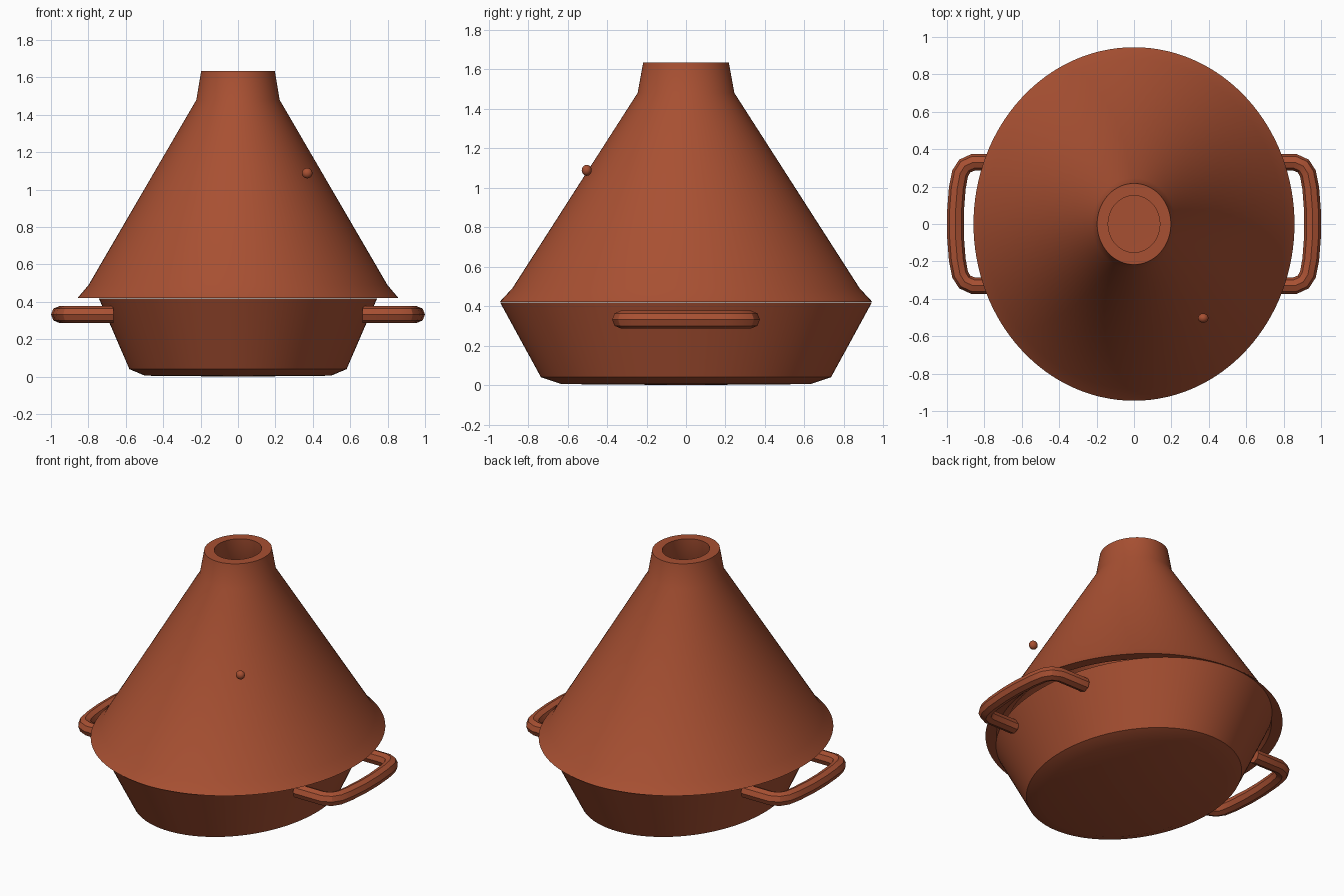
import bpy, bmesh
from math import pi, radians
from mathutils import Vector

cube = bpy.data.objects.get("Cube")
if cube:
    bpy.data.objects.remove(cube, do_unlink=True)

terracotta = bpy.data.materials.new("terracotta")
terracotta.use_nodes = True
colour = (0.39, 0.08, 0.032, 1)
terracotta.diffuse_color = colour
terracotta.node_tree.nodes["Principled BSDF"].inputs["Base Color"].default_value = colour


def finish(obj, angle=30):
    """Give the part its clay colour and smooth shading."""
    obj.data.materials.clear()
    obj.data.materials.append(terracotta)
    bpy.ops.object.select_all(action="DESELECT")
    obj.select_set(True)
    bpy.context.view_layer.objects.active = obj
    bpy.ops.object.shade_smooth_by_angle(angle=radians(angle))


def lathe(name, profile, x_scale, closed=False):
    """Spin a (radius, z) profile around z into an oval solid."""
    bm = bmesh.new()
    verts = [bm.verts.new((0, r, z)) for r, z in profile]
    edges = [bm.edges.new(pair) for pair in zip(verts, verts[1:])]
    if closed:
        edges.append(bm.edges.new((verts[-1], verts[0])))
    bmesh.ops.spin(bm, geom=verts + edges, cent=(0, 0, 0), axis=(0, 0, 1),
                   angle=2 * pi, steps=128, use_merge=True)
    bmesh.ops.remove_doubles(bm, verts=bm.verts, dist=0.0001)
    bmesh.ops.scale(bm, vec=(x_scale, 1, 1), verts=bm.verts)
    bmesh.ops.recalc_face_normals(bm, faces=bm.faces)
    mesh = bpy.data.meshes.new(name)
    bm.to_mesh(mesh)
    bm.free()
    obj = bpy.data.objects.new(name, mesh)
    bpy.context.collection.objects.link(obj)
    finish(obj)


def handle(name, side):
    """Sweep an eight-sided tube along a rounded U."""
    half = [(0.665, 0.33), (0.86, 0.33), (0.905, 0.31), (0.93, 0.27), (0.945, 0.19)]
    path = half + [(0.955, 0.06)]
    path += [(x, -y) for x, y in reversed(path)]
    curve = bpy.data.curves.new(name, "CURVE")
    curve.dimensions = "3D"
    curve.bevel_depth = 0.045
    curve.bevel_resolution = 2
    curve.use_fill_caps = True
    spline = curve.splines.new("POLY")
    spline.points.add(len(path) - 1)
    for point, (x, y) in zip(spline.points, path):
        point.co = (side * x, side * y, 0.332, 1)
    obj = bpy.data.objects.new(name, curve)
    bpy.context.collection.objects.link(obj)
    bpy.ops.object.select_all(action="DESELECT")
    obj.select_set(True)
    bpy.context.view_layer.objects.active = obj
    bpy.ops.object.convert(target="MESH")
    finish(bpy.context.object)


# Hollow oval bowl with a bevelled foot
lathe("bowl", [(0, 0), (0.63, 0.005), (0.735, 0.04), (0.942, 0.419),
               (0.87, 0.419), (0.68, 0.07), (0, 0.06)], 0.79)

# Hollow conical lid with a flared lip and an open chimney
lathe("lid", [(0.945, 0.42), (0.88, 0.49), (0.245, 1.48), (0.217, 1.633),
              (0.152, 1.633), (0.165, 1.46), (0.81, 0.47), (0.875, 0.42)],
      0.908, closed=True)

# Side handles
handle("left_handle", 1)
handle("right_handle", -1)

# Small steam bead beside the lid
bpy.ops.mesh.primitive_uv_sphere_add(segments=16, ring_count=10, radius=0.028,
                                     location=Vector((0.37, -0.503, 1.088)))
bead = bpy.context.object
bead.name = "bead"
bead.scale.y = 0.9
finish(bead, 60)
